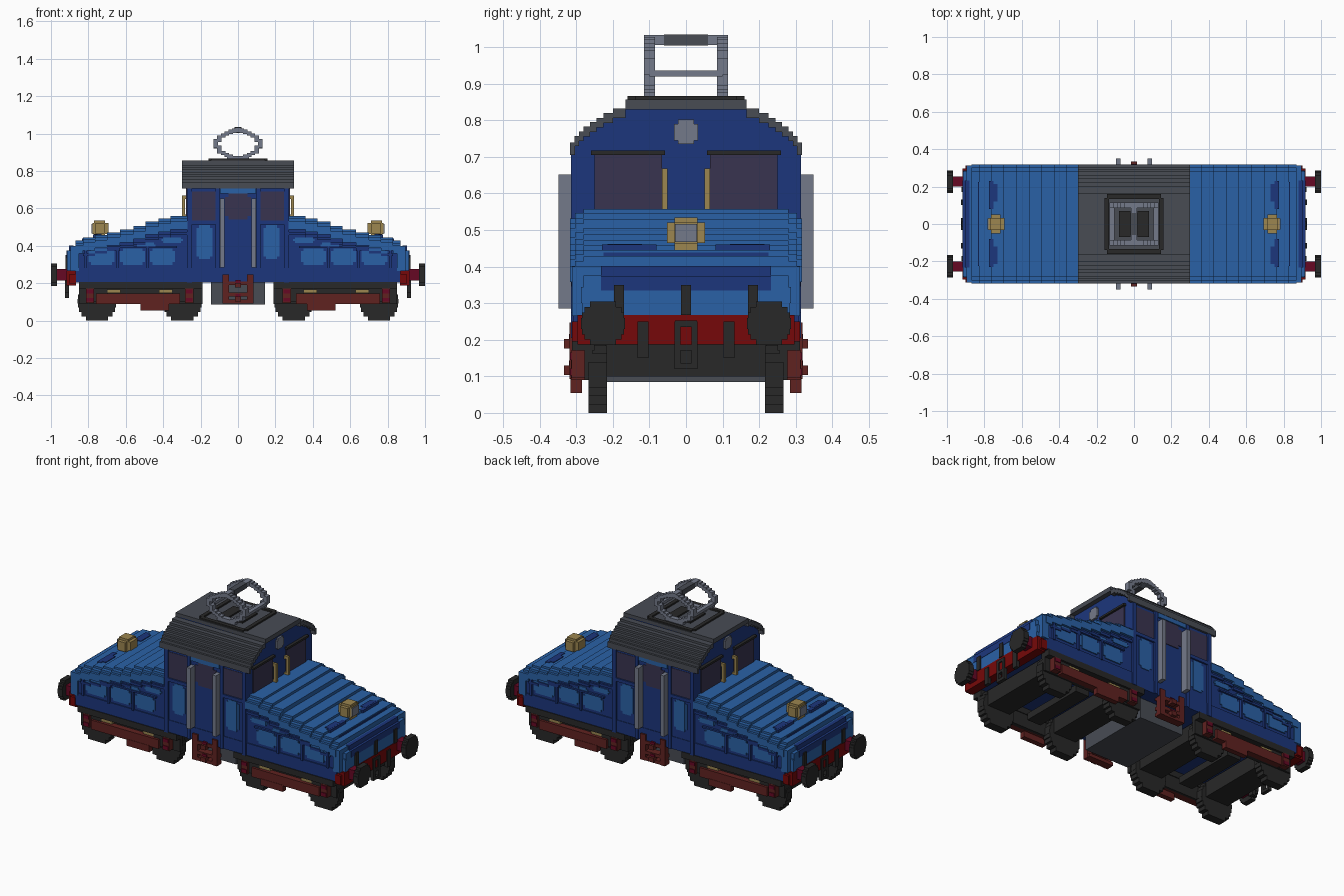
import bpy
import bmesh
from math import sqrt
from mathutils import Matrix, Vector

default_cube = bpy.data.objects.get("Cube")
if default_cube:
    bpy.data.objects.remove(default_cube, do_unlink=True)


def material(name, hex_code):
    """Flat material from an sRGB hex colour."""
    channels = [int(hex_code[i:i + 2], 16) / 255 for i in (0, 2, 4)]
    color = [((c + .055) / 1.055) ** 2.4 if c > .04 else c / 12.92 for c in channels] + [1]
    mat = bpy.data.materials.new(name)
    mat.use_nodes = True
    mat.diffuse_color = color
    shader = next(n for n in mat.node_tree.nodes if n.type == "BSDF_PRINCIPLED")
    shader.inputs["Base Color"].default_value = color
    return mat


sky = material("bright blue", "2a61a6")
navy = material("dark blue", "1c367c")
slate = material("dark grey", "484c54")
silver = material("light grey", "747a8a")
black = material("black", "282828")
brown = material("red brown", "602220")
crimson = material("crimson", "660824")
red = material("dark red", "760809")
brass = material("brass", "9c8650")
glass = material("smoked glass", "393450")

parts = {}


def span(value):
    return value if isinstance(value, tuple) else (-value, value)


def box(name, mat, x, y, z, mirror=""):
    """Add a block to a part; a single number means a symmetric span."""
    bm, _ = parts.setdefault(name, (bmesh.new(), mat))
    spans = [span(x), span(y), z]
    size = [b - a for a, b in spans]
    middle = [(a + b) / 2 for a, b in spans]
    for sx in ((1, -1) if "x" in mirror else (1,)):
        for sy in ((1, -1) if "y" in mirror else (1,)):
            place = Vector((middle[0] * sx, middle[1] * sy, middle[2]))
            bmesh.ops.create_cube(bm, size=1, matrix=Matrix.Translation(place)
                                  @ Matrix.Diagonal((*size, 1)))


def disc(name, mat, axis, center, radius, depth, rows, mirror="xy"):
    """Stepped round made from stacked rows of blocks."""
    across, height = center
    step = 2 * radius / rows
    for row in range(rows):
        low = -radius + row * step
        nearest = max(0, abs(low + step / 2) - step * .3)
        half = sqrt(radius ** 2 - nearest ** 2)
        width = (across - half, across + half)
        x, y = (depth, width) if axis == "x" else (width, depth)
        box(name, mat, x, y, (height + low, height + low + step), mirror)


def panel(name, mat, x, y, z, mirror="xy", cut=.014):
    """Thin plate with notched corners, made from two crossing blocks."""
    box(name, mat, (x[0] + cut, x[1] - cut), y, z, mirror)
    box(name, mat, x, (y[0], y[1] - .001), (z[0] + cut, z[1] - cut), mirror)


# Cab walls and arched roof, built from stepped columns
arch = [(.317, .74), (.305, .757), (.293, .77), (.28, .783), (.262, .795),
        (.245, .807), (.225, .82), (.2, .833), (.165, .857), (0, 0)]
for (outer, top), (inner, _) in zip(arch, arch[1:]):
    box("cab_roof", slate, .3, (inner, outer), (top - .027, top), "y")
    box("cab_body", navy, .272, (inner, min(outer, .303)), (.205, top - .02), "y")
box("roof_eave", slate, .3, (.303, .317), (.705, .74), "y")
box("roof_hatch", black, (.135, .158), .14, (.85, .866), "x")
box("roof_hatch", black, .145, (.135, .16), (.85, .866), "y")
box("roof_hatch", black, (.02, .08), .07, (.85, .866), "x")

# Cab sides: corner posts, windows, lower panels and doors
box("cab_post", navy, (.247, .272), (.3, .315), (.205, .71), "xy")
box("cab_post", navy, (.1, .12), (.3, .315), (.205, .71), "xy")
box("cab_post", navy, (.1, .272), (.3, .315), (.515, .535), "xy")
box("cab_window", glass, (.12, .247), (.3, .307), (.535, .69), "xy")
panel("cab_panel", sky, (.137, .222), (.3, .309), (.33, .51))
panel("door_window", glass, (-.07, .07), (.3, .309), (.54, .68), "y", .02)
box("door_lintel", sky, .095, (.3, .315), (.68, .705), "y")
box("door_rail", silver, (.073, .097), (.3, .349), (.285, .652), "xy")

# Cab ends: windows, visors, rails and upper lamps
box("end_window", glass, (.27, .278), (.065, .25), (.55, .71), "xy")
box("window_visor", black, (.27, .29), (.058, .26), (.705, .717), "xy")
box("end_rail", brass, (.283, .3), (.05, .065), (.55, .668), "xy")
for height in (.55, .65):
    box("end_rail", brass, (.27, .29), (.05, .065), (height, height + .018), "xy")
box("upper_lamp", silver, (.27, .283), .033, (.745, .79), "x")
box("upper_lamp", silver, (.27, .283), .022, (.735, .802), "x")

# Sloping hoods, one step per slat
slats = [(.27, .558), (.36, .545), (.425, .53), (.495, .505), (.56, .488), (.63, .472),
         (.7, .458), (.765, .445), (.83, .428), (.87, .4), (.895, .37), (.912, 0)]
for (start, top), (end, _) in zip(slats, slats[1:]):
    tuck = .03 if start > .86 else 0
    x = (start, end)
    box("hood_core", navy, x, .302 - tuck, (.27, top - .05), "x")
    box("hood_top", sky, x, .28 - tuck, (top - .06, top), "x")
    box("hood_top", sky, x, .303 - tuck, (top - .065, top - .012), "x")
    box("hood_top", sky, x, .317 - tuck, (top - .07, top - .026), "x")
    if start < .8:
        box("hood_molding", navy, x, (.3, .313), (top - .1, top - .085), "xy")

# Hood side panels and pillars
for left, right in ((.337, .47), (.497, .63), (.66, .8)):
    panel("hood_panel", sky, (left, right), (.3, .308), (.298, .385))
    box("hood_pillar", navy, (right + .008, right + .02), (.3, .315), (.275, .395), "xy")
    box("hood_pillar", navy, (left - .01, right + .01), (.3, .315), (.388, .398), "xy")
for left, right, top in ((.295, .41, .455), (.44, .54, .428)):
    panel("upper_panel", sky, (left, right), (.3, .308), (top - .04, top - .01), cut=.01)

# Nose: rounded corners, recessed band and headlamp
box("nose", sky, (.87, .915), .285, (.265, .335), "x")
box("nose", sky, (.85, .895), .312, (.265, .4), "x")
box("nose", sky, (.895, .915), (.232, .28), (.33, .375), "xy")
box("nose_band", navy, (.89, .917), .232, (.335, .374), "x")
box("nose_band", navy, (.88, .903), .232, (.36, .402), "x")
box("nose_stripe", navy, (.82, .833), .225, (.429, .438), "x")
box("hood_crescent", navy, (.73, .766), (.12, .215), (.44, .462), "xy")
box("hood_crescent", navy, (.75, .775), (.08, .23), (.43, .461), "xy")
box("headlamp", brass, (.715, .765), .052, (.465, .52), "x")
box("headlamp", brass, (.71, .77), .032, (.445, .534), "x")
box("headlamp", brass, (.692, .777), .032, (.462, .522), "x")
box("headlamp_lens", silver, (.74, .783), .03, (.467, .517), "x")

# Sole frame, buffer beams and buffers
box("sole_frame", navy, .87, .308, (.205, .28))
box("buffer_beam", red, (.865, .918), .297, (.187, .267), "x")
box("beam_end", red, (.865, .9), .312, (.195, .25), "x")
box("buffer_shaft", crimson, (.91, .975), (.2, .255), (.215, .275), "xy")
disc("buffer_head", black, "x", (.227, .245), .06, (.968, 1), 8)

# Coupling, hoses and small rails on the beams
box("coupling", black, (.904, .925), (.015, .032), (.12, .25), "xy")
for height in (.12, .17, .235):
    box("coupling", black, (.904, .925), .03, (height, height + .017), "x")
box("brake_hose", black, (.904, .925), (.102, .132), (.15, .25), "xy")
box("nose_rail", black, (.907, .923), .014, (.267, .35), "x")
box("nose_rail", black, (.907, .923), (.17, .197), (.267, .35), "xy")

# Bogies: wheels, motors and side frames
for axle in (.298, .754):
    disc("wheel", black, "y", (axle, .104), .104, (.216, .267), 9)
    box("motor", black, (axle - .075, axle + .075), .22, (.1, .19), "x")
    box("axle_box", black, (axle - .055, axle + .055), (.26, .3), (.1, .2), "xy")
    side = 1 if axle > .5 else -1
    edge = axle + .037 * side
    box("bogie_mount", brown, (edge - .022, edge + .022), (.27, .313), (.095, .172), "xy")
    for height in (.102, .145):
        box("mount_bolt", crimson, (edge - .018, edge + .018), (.29, .317),
            (height, height + .02), "xy")
    spring = axle - .09 * side
    box("spring", brass, (spring - .035, spring + .035), (.27, .3), (.148, .165), "xy")
box("bogie_rail", black, (.19, .85), (.25, .312), (.17, .207), "xy")
box("bogie_web", black, (.19, .85), (.255, .278), (.09, .18), "xy")
box("bogie_center", black, (.48, .57), .2, (.1, .14), "x")
box("side_beam", brown, (.31, .76), (.27, .314), (.09, .145), "xy")
box("side_beam", brown, (.37, .52), (.285, .316), (.055, .095), "xy")

# Equipment box and cab steps
box("equipment_box", slate, .145, .225, (.085, .21))
for height in (.092, .13, .19):
    box("cab_steps", brown, .08, (.27, .316), (height, height + .02), "y")
box("cab_steps", brown, (.048, .082), (.285, .318), (.092, .247), "xy")
for height in (.103, .176):
    box("step_bracket", brown, .016, (.3, .334), (height, height + .026), "y")
    box("step_bolt", crimson, .014, (.3, .32), (height + .026, height + .04), "y")

# Pantograph: two stepped loops joined by crossbars
loop = [(0, 1.02), (.04, 1.01), (.09, .98), (.118, .96),
        (.118, .935), (.09, .905), (.035, .876)]
for start, end in zip(loop, loop[1:]):
    for step in range(4):
        x, z = Vector(start).lerp(Vector(end), step / 3)
        x = round(x / .02) * .02
        box("pantograph", silver, (x - .012, x + .012), (.085, .115),
            (z - .011, z + .011), "xy")
box("pantograph", silver, (.105, .13), .1, (.92, .936), "x")
box("pantograph", silver, .06, (.085, .115), (.855, .88), "y")
box("pantograph", silver, .016, .115, (1.006, 1.033))
box("collector_bar", slate, .018, .06, (1.004, 1.035))

# Turn every collected part into an object
for name, (bm, mat) in parts.items():
    mesh = bpy.data.meshes.new(name)
    bmesh.ops.recalc_face_normals(bm, faces=bm.faces)
    bm.to_mesh(mesh)
    bm.free()
    mesh.materials.append(mat)
    bpy.context.collection.objects.link(bpy.data.objects.new(name, mesh))
